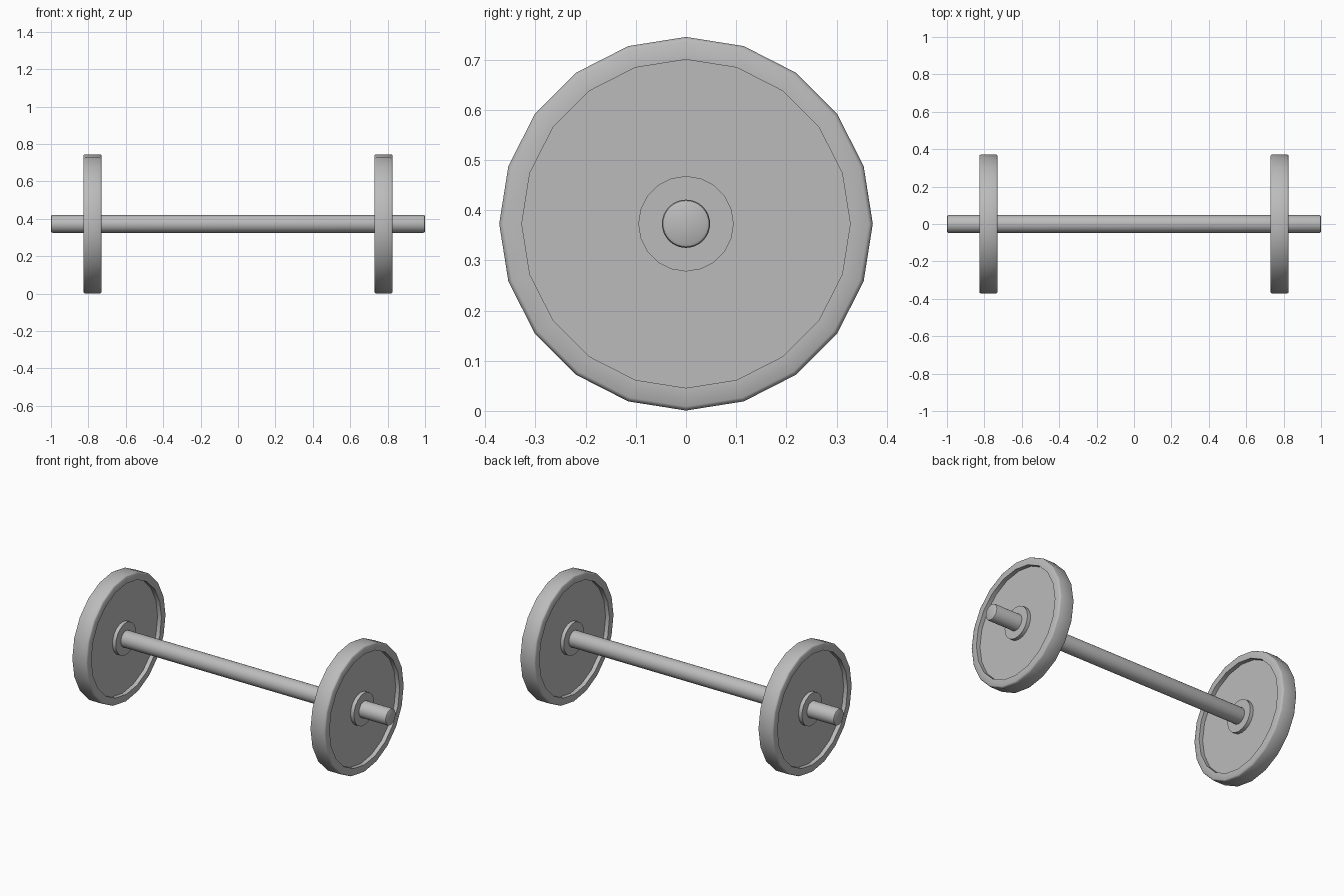
import bpy, bmesh, math
from mathutils import Vector, Matrix

if "Cube" in bpy.data.objects:
    bpy.data.objects.remove(bpy.data.objects["Cube"])

AXLE_Z = 0.373

# Plain grey metal
grey = bpy.data.materials.new("grey_metal")
grey.use_nodes = True
colour = (0.5, 0.5, 0.5, 1)
grey.diffuse_color = colour
grey.node_tree.nodes["Principled BSDF"].inputs["Base Color"].default_value = colour


def lathe(name, profile, sides, x):
    """Spin (radius, x) points around the axle line; the profile closes on the axis."""
    bm = bmesh.new()
    verts = [bm.verts.new((px, 0, r)) for r, px in profile]
    edges = [bm.edges.new(pair) for pair in zip(verts, verts[1:])]
    bmesh.ops.spin(bm, geom=verts + edges, cent=(0, 0, 0), axis=(1, 0, 0),
                   angle=math.tau, steps=sides, use_duplicate=False)
    bmesh.ops.remove_doubles(bm, verts=bm.verts, dist=0.0005)
    bmesh.ops.recalc_face_normals(bm, faces=bm.faces)
    mesh = bpy.data.meshes.new(name)
    bm.to_mesh(mesh)
    bm.free()
    mesh.materials.append(grey)
    obj = bpy.data.objects.new(name, mesh)
    obj.location = (x, 0, AXLE_Z)
    bpy.context.collection.objects.link(obj)
    bpy.ops.object.select_all(action="DESELECT")
    obj.select_set(True)
    bpy.context.view_layer.objects.active = obj
    bpy.ops.object.shade_smooth_by_angle(angle=math.radians(40))
    return obj


def both_sides(half):
    """Mirror a half profile that runs from the axis outwards."""
    return half + [(r, -x) for r, x in reversed(half)]


# Axle with rounded ends
axle = both_sides([(0, 1), (0.041, 1), (0.046, 0.997), (0.048, 0.99)])
lathe("axle", axle, 32, 0)

# Wheel: hub boss, recessed web and raised rim with softened corners
wheel = both_sides([(0, 0.046), (0.095, 0.046), (0.095, 0.024), (0.327, 0.024),
                    (0.327, 0.049), (0.364, 0.049), (0.369, 0.046), (0.372, 0.039)])
for side, x in (("left", 0.778), ("right", -0.778)):
    lathe(side + "_wheel", wheel, 20, x)
